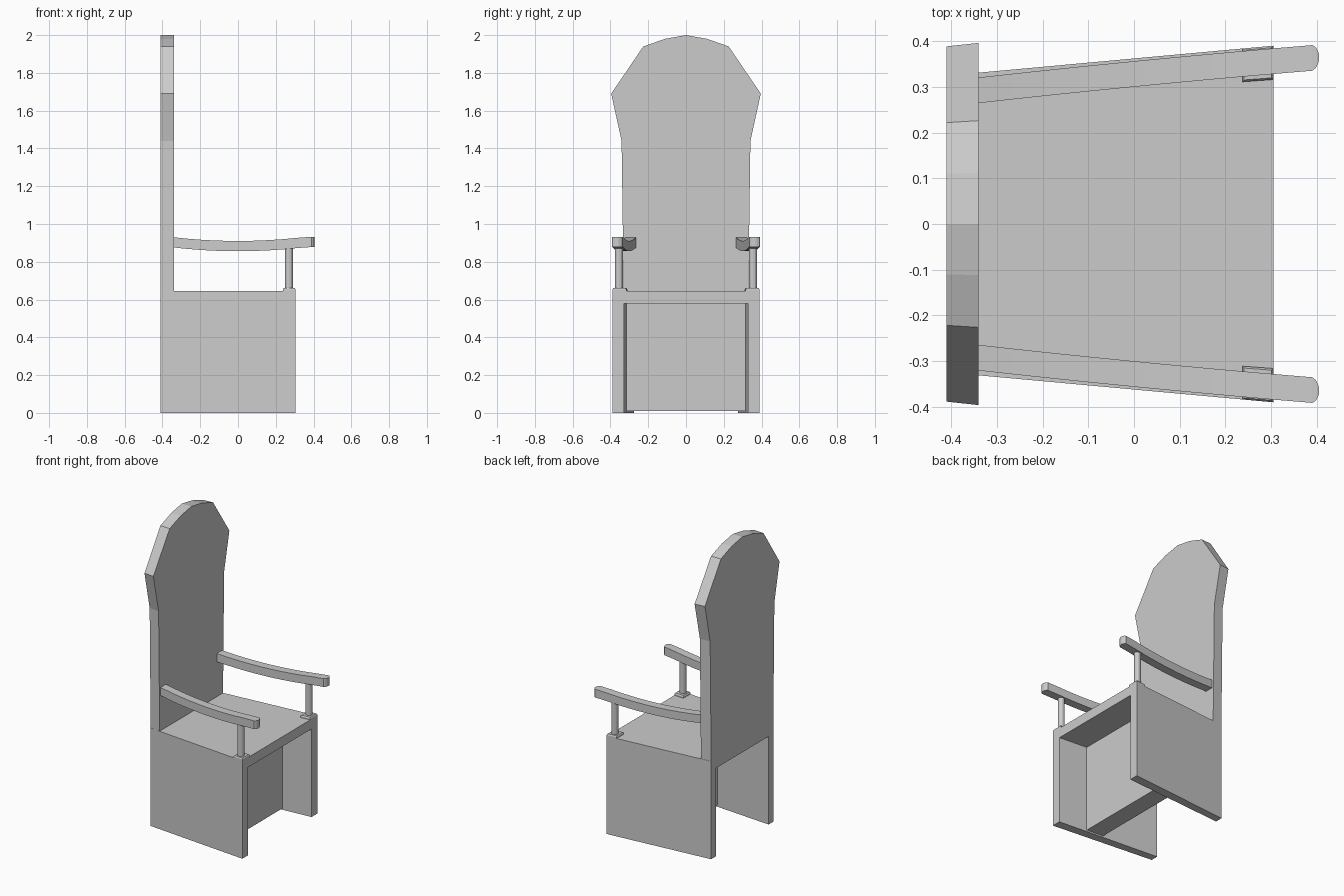
import bpy, bmesh, math

cube = bpy.data.objects.get("Cube")
if cube:
    bpy.data.objects.remove(cube)

gray = bpy.data.materials.new("plain gray")
gray.use_nodes = True
COLOR = (0.6, 0.6, 0.6, 1)
gray.diffuse_color = COLOR
gray.node_tree.nodes["Principled BSDF"].inputs["Base Color"].default_value = COLOR

BACK, REST, FRONT = -0.41, -0.34, 0.305


def taper(x):
    """Half width of the chair at depth x: it narrows toward the back."""
    return 0.362 + 0.0915 * x


def finish(name, bm):
    bmesh.ops.recalc_face_normals(bm, faces=bm.faces)
    mesh = bpy.data.meshes.new(name)
    bm.to_mesh(mesh)
    bm.free()
    mesh.materials.append(gray)
    obj = bpy.data.objects.new(name, mesh)
    bpy.context.collection.objects.link(obj)
    return obj


def loft(name, rings):
    """Skin a list of equal-sized vertex rings and cap both ends."""
    bm = bmesh.new()
    rows = [[bm.verts.new(p) for p in ring] for ring in rings]
    n = len(rows[0])
    for a, b in zip(rows, rows[1:]):
        for i in range(n):
            j = (i + 1) % n
            bm.faces.new((a[i], a[j], b[j], b[i]))
    bm.faces.new(rows[0][::-1])
    bm.faces.new(rows[-1])
    return finish(name, bm)


def tapered_prism(name, outline, x0, x1):
    """Extrude an outline of (fraction of half width, z) along x."""
    return loft(name, [[(x, u * taper(x), z) for u, z in outline] for x in (x0, x1)])


def mirrored(points):
    return points + [(-u, z) for u, z in reversed(points) if u > 0]


# Base: side walls and seat as one arch-shaped section
INNER = 0.845
tapered_prism("seat_base", mirrored([(INNER, 0.58), (INNER, 0), (1, 0), (1, 0.645)])[::1],
              BACK, FRONT)

# Cross panel between the side walls
tapered_prism("cross_panel", mirrored([(INNER, 0.01), (INNER, 0.58)]), -0.015, 0.105)

# Tall backrest with a faceted crown
half = taper(REST)
crown = [(0.33, 0.645), (0.341, 1.44), (0.396, 1.69), (0.226, 1.94), (0.112, 1.98), (0, 2.0)]
tapered_prism("backrest", mirrored([(y / half, z) for y, z in crown]), BACK, REST)


def arm_center(x):
    """Sideways position and height of the arm's middle line."""
    y = 0.328 + 0.098 * x - 0.02 * x * x
    return y, 0.883 + 0.022 * (x / 0.36) ** 2


for side, label in ((1, "left"), (-1, "right")):
    # Sagging arm with a rounded front end
    rings = []
    steps = [REST + (0.39 - REST) * i / 10 for i in range(11)]
    stations = [(x, 0.028) for x in steps] + [(0.398, 0.022), (0.403, 0.012), (0.405, 0.004)]
    for x, w in stations:
        y, z = arm_center(min(x, 0.36))
        y = arm_center(x)[0]
        rings.append([(x, side * (y + sy * w), z + sz * 0.027)
                      for sy, sz in ((-1, -1), (1, -1), (1, 1), (-1, 1))])
    loft(label + "_arm", rings)

    # Round post under the arm
    post = [[(0.27 + 0.021 * math.cos(a), side * 0.354 + 0.021 * math.sin(a), z)
             for a in [math.tau * k / 12 for k in range(12)]] for z in (0.65, 0.885)]
    loft(label + "_post", post)

    # Foot pad with a chamfered top
    pad = []
    for z, e in ((0.64, 0), (0.653, 0), (0.66, 0.004)):
        pad.append([(x, side * (u * taper(x) + d), z) for x, u, d in
                    ((0.237 + e, 0.81, e), (FRONT - e, 0.81, e),
                     (FRONT - e, 1, -e), (0.237 + e, 1, -e))])
    loft(label + "_post_pad", pad)
